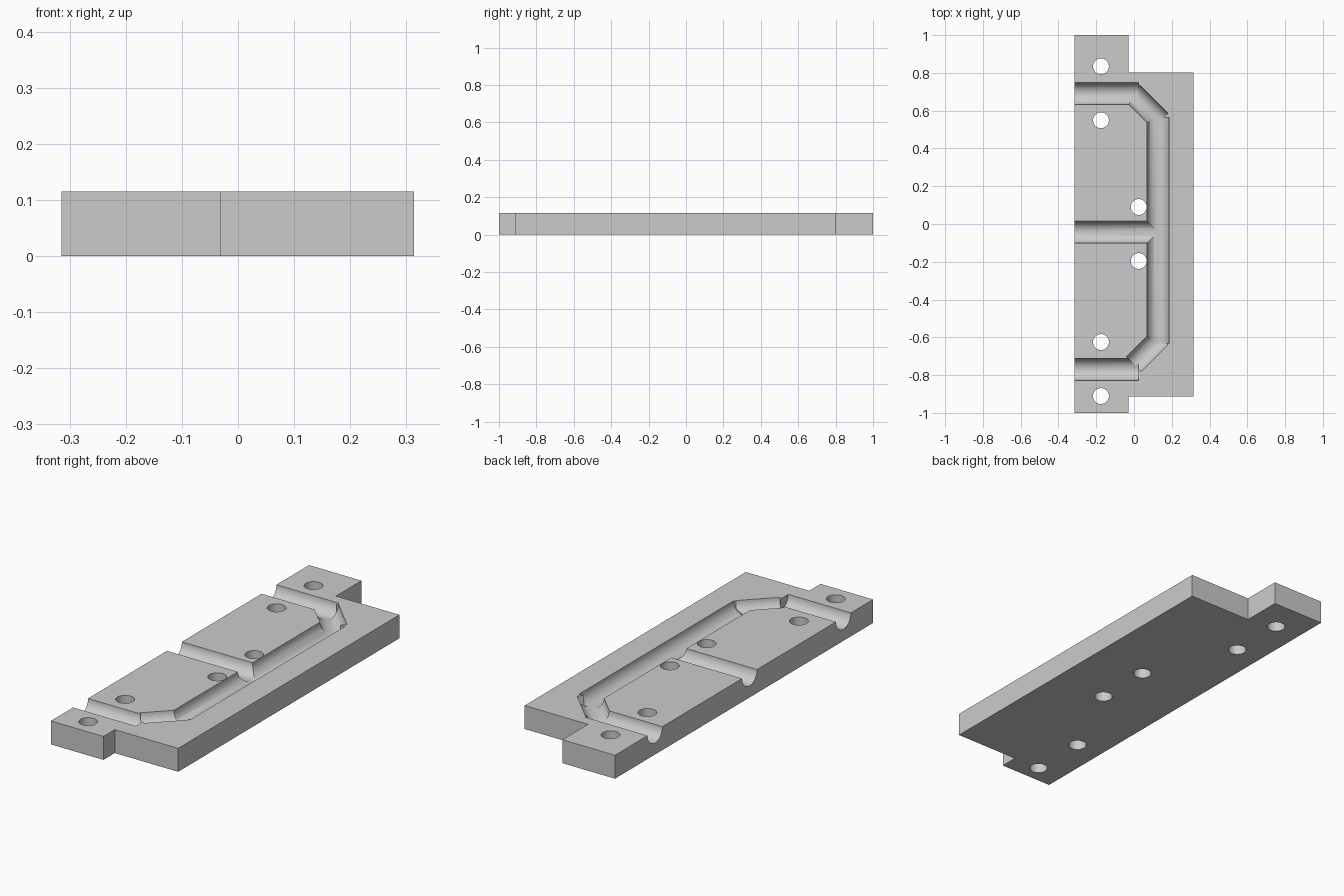
import bpy
import bmesh
from mathutils import Vector

cube = bpy.data.objects.get("Cube")
if cube:
    bpy.data.objects.remove(cube, do_unlink=True)

HEIGHT = 0.115
GROOVE = 0.058
HOLE = 0.042

grey = bpy.data.materials.new("plain grey")
grey.use_nodes = True
colour = (0.6, 0.6, 0.6, 1)
grey.diffuse_color = colour
grey.node_tree.nodes["Principled BSDF"].inputs["Base Color"].default_value = colour

# Plate: stepped outline extruded upward
outline = [(-0.315, -1), (-0.03, -1), (-0.03, -0.912), (0.314, -0.912),
           (0.314, 0.802), (-0.03, 0.802), (-0.03, 1), (-0.315, 1)]
bm = bmesh.new()
base = bm.faces.new([bm.verts.new((x, y, 0)) for x, y in outline])
top = bmesh.ops.extrude_face_region(bm, geom=[base])["geom"]
bmesh.ops.translate(bm, vec=(0, 0, HEIGHT),
                    verts=[v for v in top if isinstance(v, bmesh.types.BMVert)])
bmesh.ops.recalc_face_normals(bm, faces=bm.faces)
mesh = bpy.data.meshes.new("channel_plate")
bm.to_mesh(mesh)
bm.free()
plate = bpy.data.objects.new("channel_plate", mesh)
bpy.context.collection.objects.link(plate)
mesh.materials.append(grey)
bpy.context.view_layer.objects.active = plate
plate.select_set(True)


def cut_rod(start, end, radius):
    """Subtract a round rod running between two points from the plate."""
    a, b = Vector(start), Vector(end)
    rod_mesh = bpy.data.meshes.new("rod_cutter")
    rod_bm = bmesh.new()
    bmesh.ops.create_cone(rod_bm, cap_ends=True, segments=48, radius1=radius,
                          radius2=radius, depth=(b - a).length)
    turn = (b - a).to_track_quat("Z", "Y").to_matrix().to_4x4()
    turn.translation = (a + b) / 2
    rod_bm.transform(turn)
    rod_bm.to_mesh(rod_mesh)
    rod_bm.free()
    rod_mesh.materials.append(grey)
    rod = bpy.data.objects.new("rod_cutter", rod_mesh)
    bpy.context.collection.objects.link(rod)
    rod.hide_render = True
    cut = plate.modifiers.new("cut", "BOOLEAN")
    cut.operation = "DIFFERENCE"
    cut.solver = "EXACT"
    cut.object = rod
    bpy.ops.object.modifier_apply(modifier=cut.name)
    bpy.data.objects.remove(rod, do_unlink=True)


# Half-round channels: main run, three inlets, two corner runs
channels = [
    ((0.127, -0.632), (0.127, 0.565), GROOVE),
    ((-0.4, 0.69), (0.025, 0.69), GROOVE),
    ((-0.4, -0.043), (0.127, -0.043), GROOVE),
    ((-0.4, -0.77), (0.025, -0.77), GROOVE),
    ((-0.008, 0.694), (0.14, 0.546), 0.057),
    ((-0.001, -0.742), (0.14, -0.601), 0.055),
]
for (x1, y1), (x2, y2), r in channels:
    cut_rod((x1, y1, HEIGHT), (x2, y2, HEIGHT), r)

# Bolt holes: one pair beside each inlet
for x, middle in ((-0.175, 0.692), (0.025, -0.053), (-0.175, -0.768)):
    for side in (-1, 1):
        y = middle + side * 0.143
        cut_rod((x, y, -0.1), (x, y, 0.3), HOLE)

bpy.ops.object.shade_smooth_by_angle()
